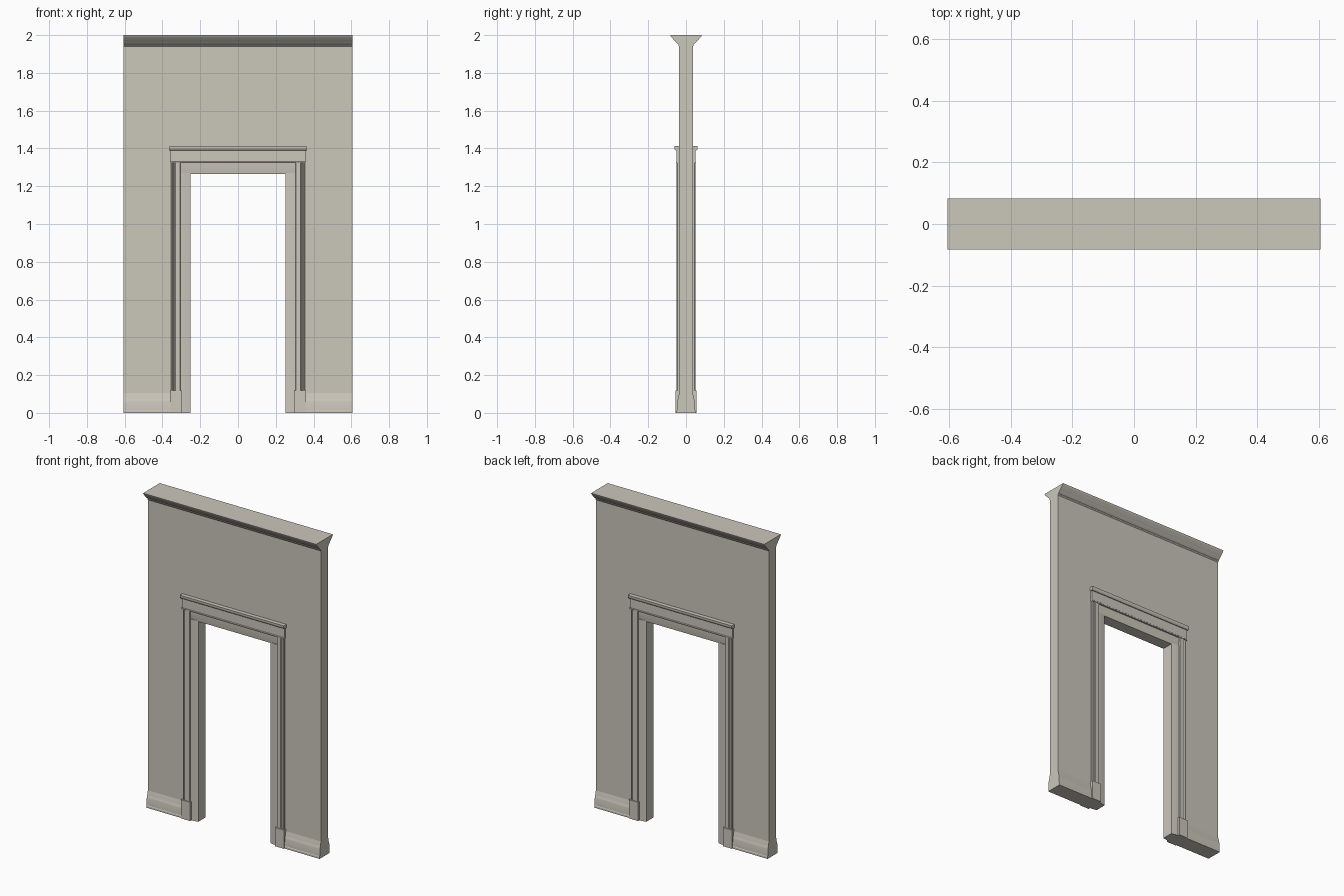
import bpy, bmesh, math

if "Cube" in bpy.data.objects:
    bpy.data.objects.remove(bpy.data.objects["Cube"])

stone = bpy.data.materials.new("warm_grey_plaster")
stone.diffuse_color = (0.60, 0.57, 0.50, 1)
stone.use_nodes = True
stone.node_tree.nodes["Principled BSDF"].inputs["Base Color"].default_value = stone.diffuse_color

W = 0.605      # half width of the wall
T = 0.036      # half thickness of the wall
OPEN = 0.252   # half width of the doorway
HEAD = 1.265   # doorway height


def extrude(name, pts, axis, a, b):
    """Closed 2D profile swept along one axis from a to b."""
    def place(p, t):
        return {"x": (t, p[0], p[1]), "y": (p[0], t, p[1]), "z": (p[0], p[1], t)}[axis]
    bm = bmesh.new()
    lo = [bm.verts.new(place(p, a)) for p in pts]
    hi = [bm.verts.new(place(p, b)) for p in pts]
    bm.faces.new(lo)
    bm.faces.new(hi[::-1])
    n = len(pts)
    for i in range(n):
        j = (i + 1) % n
        bm.faces.new((lo[i], hi[i], hi[j], lo[j]))
    bmesh.ops.recalc_face_normals(bm, faces=bm.faces[:])
    mesh = bpy.data.meshes.new(name)
    bm.to_mesh(mesh)
    bm.free()
    ob = bpy.data.objects.new(name, mesh)
    bpy.context.collection.objects.link(ob)
    mesh.materials.append(stone)
    bpy.ops.object.select_all(action='DESELECT')
    ob.select_set(True)
    bpy.context.view_layer.objects.active = ob
    bpy.ops.object.shade_smooth_by_angle(angle=math.radians(30))
    return ob


# Wall slab with the doorway cut out of its outline
extrude("wall", [(-W, 0), (-OPEN, 0), (-OPEN, HEAD), (OPEN, HEAD), (OPEN, 0),
                 (W, 0), (W, 2), (-W, 2)], "y", -T, T)

# Trim profiles, given as (distance from wall centre, height)
cornice = [(0.03, 1.935), (0.036, 1.940), (0.040, 1.946), (0.040, 1.951), (0.046, 1.956),
           (0.054, 1.963), (0.060, 1.971), (0.065, 1.974), (0.070, 1.982),
           (0.076, 1.987), (0.081, 1.993), (0.083, 2.0), (0.03, 2.0)]
base = [(0.03, 0), (0.050, 0), (0.050, 0.012), (0.048, 0.015), (0.047, 0.060),
        (0.045, 0.068), (0.042, 0.075), (0.041, 0.085), (0.038, 0.095),
        (0.036, 0.105), (0.03, 0.105)]
header = [(0.03, 1.322), (0.052, 1.322), (0.052, 1.328), (0.049, 1.331),
          (0.049, 1.392), (0.03, 1.392)]
cap = [(0.03, 1.390), (0.054, 1.390), (0.060, 1.396), (0.062, 1.402),
       (0.062, 1.412), (0.03, 1.412)]
# Upright profiles, given as (x, distance from wall centre)
casing = [(0.354, 0.03), (0.354, 0.046), (0.351, 0.050), (0.346, 0.050), (0.342, 0.044),
          (0.336, 0.044), (0.332, 0.049), (0.306, 0.049), (0.304, 0.045), (0.304, 0.03)]
lining = [(0.305, 0.03), (0.305, 0.042), (0.292, 0.0415), (0.278, 0.040),
          (0.264, 0.038), (OPEN, T), (OPEN, 0.03)]
plinth = [(0.297, 0.03), (0.297, 0.055), (0.360, 0.055), (0.360, 0.03)]

for s, face in ((-1, "front"), (1, "back")):
    def out(profile):
        return [(s * d, z) for d, z in profile]
    extrude(face + "_cornice", out(cornice), "x", -W, W)
    extrude(face + "_door_header", out(header), "x", -0.358, 0.358)
    extrude(face + "_header_cap", out(cap), "x", -0.363, 0.363)
    # Shallow band between the doorway and the header
    extrude(face + "_lintel_band", out([(0.03, HEAD), (T, HEAD), (0.039, 1.285), (0.041, 1.305),
                                        (0.042, 1.325), (0.03, 1.325)]), "x", -0.305, 0.305)
    for m, side in ((-1, "left"), (1, "right")):
        tag = face + "_" + side

        def mir(profile):
            return [(m * x, s * d) for x, d in profile]
        extrude(tag + "_baseboard", out(base), "x", m * 0.355, m * W)
        extrude(tag + "_casing", mir(casing), "z", 0.11, 1.325)
        extrude(tag + "_lining", mir(lining), "z", 0, 1.27)
        extrude(tag + "_plinth", mir(plinth), "z", 0, 0.118)
